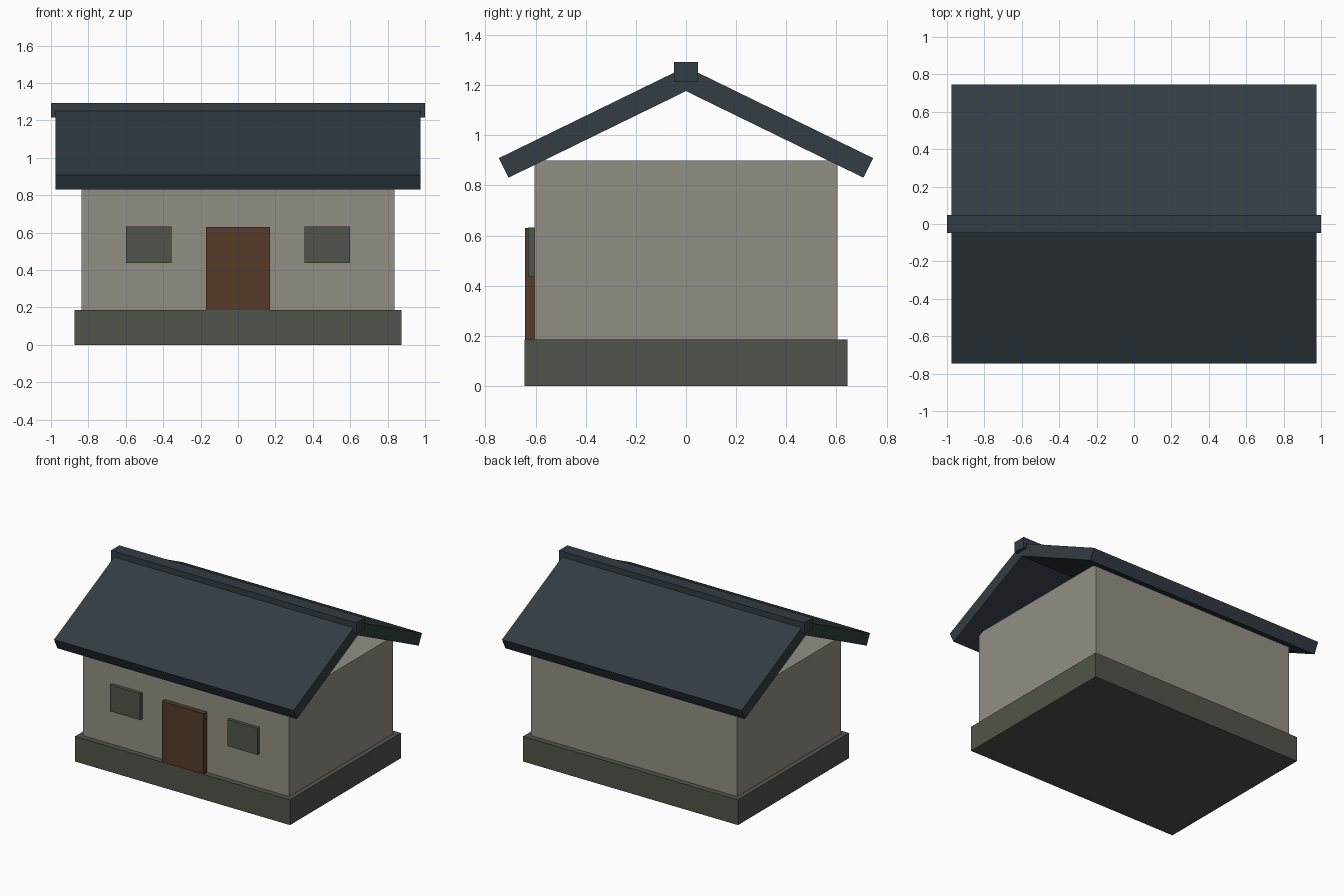
import bpy
import bmesh
import math

if "Cube" in bpy.data.objects:
    bpy.data.objects.remove(bpy.data.objects["Cube"])


def material(name, rgb):
    m = bpy.data.materials.new(name)
    m.diffuse_color = (*rgb, 1.0)
    m.use_nodes = True
    m.node_tree.nodes["Principled BSDF"].inputs["Base Color"].default_value = m.diffuse_color
    return m


plaster = material("warm grey plaster", (0.29, 0.28, 0.228))
stone = material("dark green grey", (0.081, 0.088, 0.068))
wood = material("brown wood", (0.091, 0.044, 0.021))
slate = material("blue grey slate", (0.033, 0.045, 0.056))


def add_object(name, bm, mat):
    bmesh.ops.recalc_face_normals(bm, faces=bm.faces)
    mesh = bpy.data.meshes.new(name)
    bm.to_mesh(mesh)
    bm.free()
    mesh.materials.append(mat)
    ob = bpy.data.objects.new(name, mesh)
    bpy.context.collection.objects.link(ob)
    return ob


def box(name, x, y, z, mat):
    """Box from (min, max) pairs along each axis."""
    bm = bmesh.new()
    bmesh.ops.create_cube(bm, size=1)
    for v in bm.verts:
        v.co = [lo + (c + 0.5) * (hi - lo) for c, (lo, hi) in zip(v.co, (x, y, z))]
    return add_object(name, bm, mat)


# Plinth and solid wall block (gables stay open under the roof)
box("plinth", (-0.875, 0.875), (-0.645, 0.645), (0, 0.185), stone)
box("walls", (-0.838, 0.838), (-0.605, 0.605), (0.185, 0.90), plaster)

# Door and two windows on the front
box("door", (-0.17, 0.17), (-0.642, -0.60), (0.185, 0.63), wood)
for side, name in ((-1, "left_window"), (1, "right_window")):
    x = sorted((side * 0.355, side * 0.60))
    box(name, x, (-0.63, -0.60), (0.437, 0.632), stone)

# Two sloping roof slabs, extruded along x from a mitred profile
PITCH = math.radians(26)
THICK = 0.087
INNER_APEX = 1.176
EAVE_Y = 0.708
slope = math.tan(PITCH)
inner_eave = (EAVE_Y, INNER_APEX - EAVE_Y * slope)
outer_eave = (EAVE_Y + THICK * math.sin(PITCH), inner_eave[1] + THICK * math.cos(PITCH))
profile = [(0, INNER_APEX), inner_eave, outer_eave, (0, INNER_APEX + THICK / math.cos(PITCH))]
for side, name in ((-1, "front_roof_slab"), (1, "back_roof_slab")):
    bm = bmesh.new()
    face = bm.faces.new([bm.verts.new((-0.975, side * y, z)) for y, z in profile])
    ext = bmesh.ops.extrude_face_region(bm, geom=[face])
    moved = [g for g in ext["geom"] if isinstance(g, bmesh.types.BMVert)]
    bmesh.ops.translate(bm, verts=moved, vec=(1.95, 0, 0))
    add_object(name, bm, slate)

# Ridge cap
box("ridge_cap", (-1, 1), (-0.048, 0.048), (1.215, 1.292), slate)
